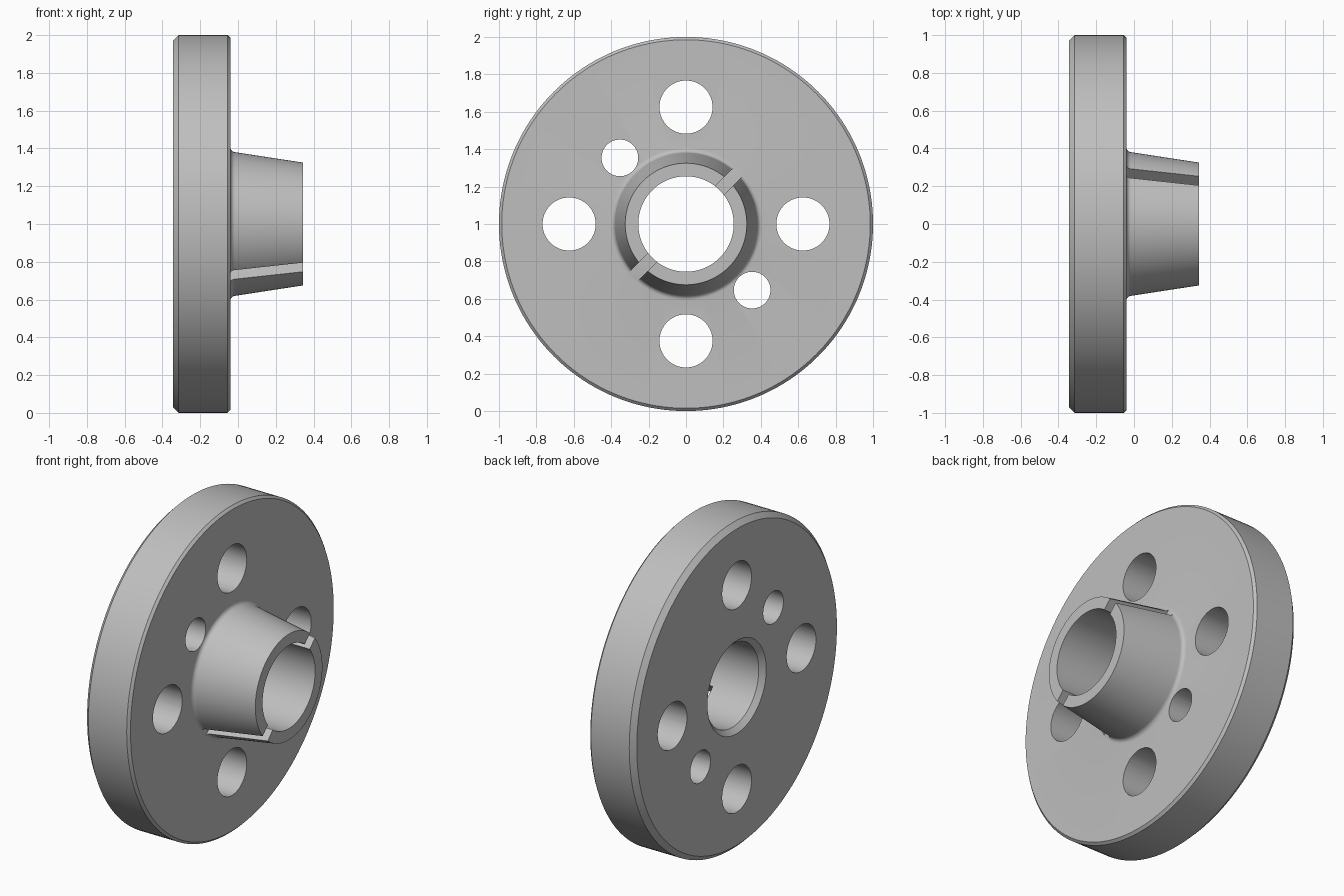
import bpy
import bmesh
from math import sin, cos, pi, radians
from mathutils import Matrix, Vector

cube = bpy.data.objects.get("Cube")
if cube:
    bpy.data.objects.remove(cube, do_unlink=True)

grey = bpy.data.materials.new("steel_grey")
grey.use_nodes = True
colour = (0.52, 0.52, 0.52, 1)
grey.diffuse_color = colour
grey.node_tree.nodes["Principled BSDF"].inputs["Base Color"].default_value = colour

AXIS = Vector((0, 0, 1))          # centre of the disc
FACE = -0.04                      # collar side of the disc
BACK, TIP = -0.345, 0.345


def make_object(name, bm):
    bmesh.ops.recalc_face_normals(bm, faces=bm.faces)
    mesh = bpy.data.meshes.new(name)
    bm.to_mesh(mesh)
    bm.free()
    mesh.materials.append(grey)
    obj = bpy.data.objects.new(name, mesh)
    bpy.context.collection.objects.link(obj)
    return obj


def lathe(name, profile, steps):
    """Revolve a closed (x, radius) profile about the disc axis."""
    bm = bmesh.new()
    rings = []
    for i in range(steps):
        a = 2 * pi * i / steps
        rings.append([bm.verts.new((x, r * cos(a), 1 + r * sin(a))) for x, r in profile])
    for i in range(steps):
        a, b = rings[i], rings[(i + 1) % steps]
        for j in range(len(profile)):
            k = (j + 1) % len(profile)
            bm.faces.new((a[j], a[k], b[k], b[j]))
    return make_object(name, bm)


def hole_cutter(name, distance, angle, radius):
    bm = bmesh.new()
    centre = AXIS + Vector((-0.2, distance * cos(angle), distance * sin(angle)))
    bmesh.ops.create_cone(bm, cap_ends=True, segments=64, radius1=radius, radius2=radius,
                          depth=0.6,
                          matrix=Matrix.Translation(centre) @ Matrix.Rotation(pi / 2, 4, 'Y'))
    return make_object(name, bm)


def slot_cutter(name, angle):
    bm = bmesh.new()
    start = FACE + 0.001
    size = Matrix.Diagonal((0.5, 0.35, 0.068, 1))
    place = Matrix.Translation(AXIS) @ Matrix.Rotation(angle, 4, 'X')
    offset = Matrix.Translation((start + 0.25, 0.325, 0))
    bmesh.ops.create_cube(bm, size=1, matrix=place @ offset @ size)
    return make_object(name, bm)


# Disc, fillet, tapered collar and bore in one revolved section
f = 0.026
fillet = [(FACE + f - f * sin(t), 0.38 + f - f * cos(t))
          for t in (pi / 2 * i / 6 for i in range(6, -1, -1))]
profile = [(BACK, 0.285), (BACK, 0.97), (BACK + 0.03, 1), (FACE - 0.015, 1),
           (FACE, 0.985)] + fillet + [(TIP, 0.325), (TIP, 0.255), (BACK + 0.03, 0.255)]
hub = lathe("flanged_hub", profile, 160)

# Four large holes, two small holes and two collar slots
cutters = [hole_cutter("bolt_hole", 0.625, i * pi / 2, 0.142) for i in range(4)]
for angle in (radians(135), radians(315)):
    cutters.append(hole_cutter("jack_hole", 0.5, angle, 0.098))
    cutters.append(slot_cutter("collar_slot", angle - pi / 2))

bpy.context.view_layer.objects.active = hub
for cutter in cutters:
    cutter.hide_render = True
    mod = hub.modifiers.new(cutter.name, 'BOOLEAN')
    mod.operation = 'DIFFERENCE'
    mod.solver = 'EXACT'
    mod.object = cutter
    bpy.ops.object.modifier_apply(modifier=mod.name)
    bpy.data.objects.remove(cutter, do_unlink=True)

bpy.ops.object.select_all(action='DESELECT')
hub.select_set(True)
bpy.ops.object.shade_smooth_by_angle(angle=radians(30))
